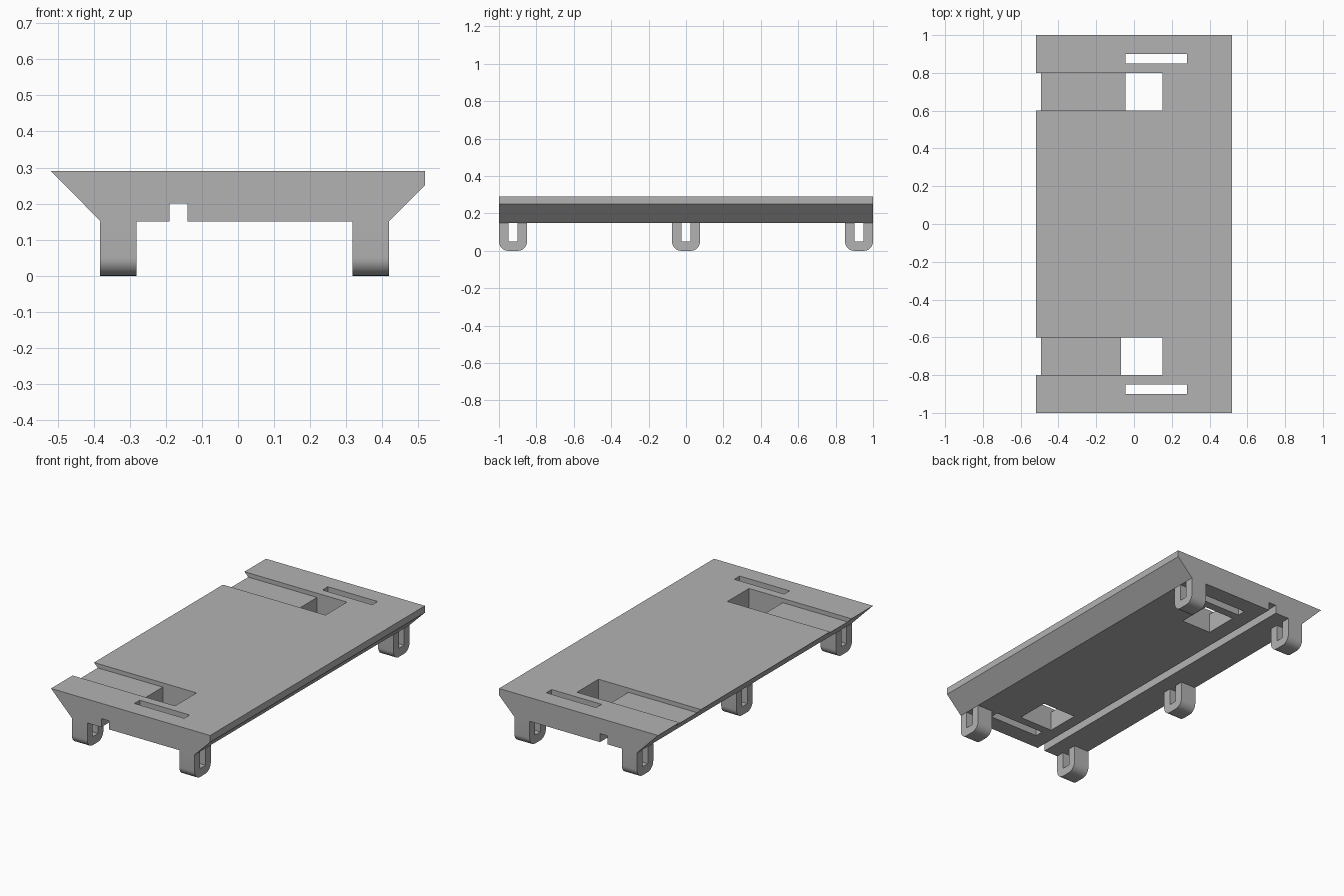
import bpy, bmesh, math

if "Cube" in bpy.data.objects:
    bpy.data.objects.remove(bpy.data.objects["Cube"])

TOP, BOTTOM, CHANNEL_FLOOR = 0.29, 0.15, 0.265

grey = bpy.data.materials.new("light_grey")
grey.use_nodes = True
grey.diffuse_color = (0.448, 0.448, 0.448, 1)
grey.node_tree.nodes["Principled BSDF"].inputs["Base Color"].default_value = grey.diffuse_color


def extrude(name, points, offset):
    """Make a solid by sweeping a closed outline along an offset."""
    bm = bmesh.new()
    face = bm.faces.new([bm.verts.new(p) for p in points])
    moved = bmesh.ops.extrude_face_region(bm, geom=[face])["geom"]
    verts = [g for g in moved if isinstance(g, bmesh.types.BMVert)]
    bmesh.ops.translate(bm, verts=verts, vec=offset)
    bmesh.ops.recalc_face_normals(bm, faces=bm.faces)
    mesh = bpy.data.meshes.new(name)
    bm.to_mesh(mesh)
    bm.free()
    mesh.materials.append(grey)
    obj = bpy.data.objects.new(name, mesh)
    bpy.context.collection.objects.link(obj)
    return obj


def select(obj):
    bpy.ops.object.select_all(action="DESELECT")
    obj.select_set(True)
    bpy.context.view_layer.objects.active = obj


def cut_box(target, x0, x1, y0, y1, z0, z1):
    """Subtract a box from the target."""
    outline = [(x0, y0, z0), (x1, y0, z0), (x1, y1, z0), (x0, y1, z0)]
    cutter = extrude("cutter", outline, (0, 0, z1 - z0))
    cutter.hide_render = True
    mod = target.modifiers.new("cut", "BOOLEAN")
    mod.operation, mod.solver, mod.object = "DIFFERENCE", "EXACT", cutter
    select(target)
    bpy.ops.object.modifier_apply(modifier=mod.name)
    bpy.data.objects.remove(cutter)


# Deck: a solid slab with bevelled long sides
profile = [(-0.518, TOP), (0.518, TOP), (0.518, 0.25), (0.418, BOTTOM), (-0.38, BOTTOM)]
deck = extrude("deck", [(x, -1, z) for x, z in profile], (0, 2, 0))

# Groove along the underside
cut_box(deck, -0.19, -0.14, -1.1, 1.1, 0.1, 0.2)

# Shallow channel, square opening and narrow slot at each end
for side, opening_start in ((-1, -0.07), (1, -0.045)):
    inner, outer = sorted((side * 0.6, side * 0.8))
    cut_box(deck, -0.7, 0.05, inner, outer, CHANNEL_FLOOR, 0.4)
    cut_box(deck, opening_start, 0.15, inner, outer, 0, 0.5)
    near, far = sorted((side * 0.85, side * 0.9))
    cut_box(deck, -0.045, 0.28, near, far, 0, 0.5)


def clip_foot(name, x, y):
    """U-shaped loop with rounded lower corners, hung below the deck."""
    half, gap, radius = 0.075, 0.025, 0.05
    outline = [(-half, BOTTOM)]
    for centre, start in ((radius - half, 180), (half - radius, 270)):
        for i in range(9):
            a = math.radians(start + 90 * i / 8)
            outline.append((centre + radius * math.cos(a), radius + radius * math.sin(a)))
    outline += [(half, BOTTOM), (gap, BOTTOM), (gap, radius), (-gap, radius), (-gap, BOTTOM)]
    foot = extrude(name, [(x, y + v, z) for v, z in outline], (0.1, 0, 0))
    select(foot)
    bpy.ops.object.shade_smooth_by_angle(angle=math.radians(30))


# Feet: three on the right side, two on the left
for label, y in (("front", -0.925), ("middle", 0), ("back", 0.925)):
    clip_foot(label + "_right_foot", -0.382, y)
    if label != "middle":
        clip_foot(label + "_left_foot", 0.318, y)
